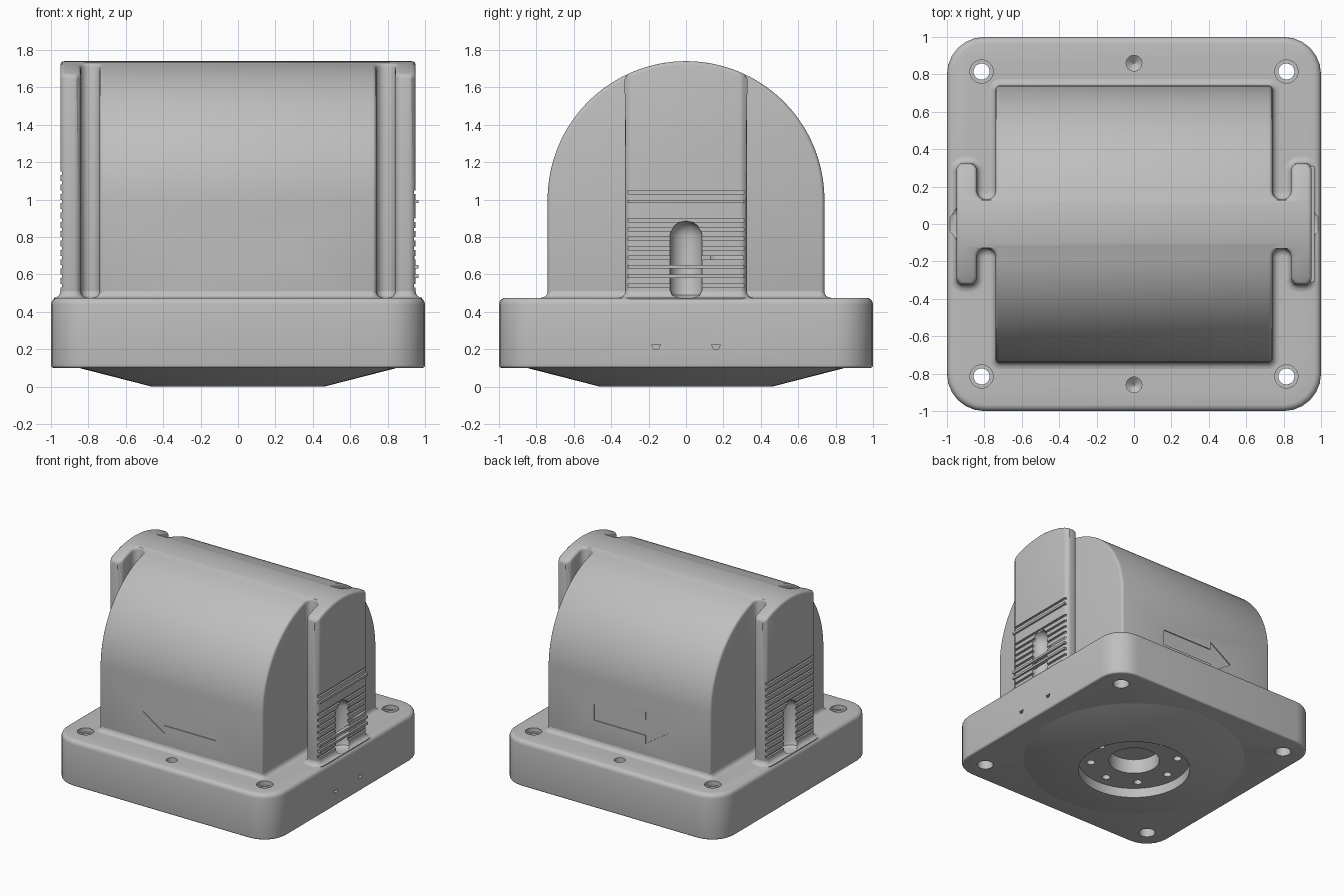
import bpy, bmesh, math
from mathutils import Vector, Matrix

cube = bpy.data.objects.get("Cube")
if cube:
    bpy.data.objects.remove(cube, do_unlink=True)

grey = bpy.data.materials.new("plain_grey")
grey.use_nodes = True
colour = (0.52, 0.52, 0.52, 1)
grey.diffuse_color = colour
grey.node_tree.nodes["Principled BSDF"].inputs["Base Color"].default_value = colour


def add_object(name, bm):
    bmesh.ops.recalc_face_normals(bm, faces=bm.faces)
    mesh = bpy.data.meshes.new(name)
    bm.to_mesh(mesh)
    bm.free()
    mesh.materials.append(grey)
    ob = bpy.data.objects.new(name, mesh)
    bpy.context.collection.objects.link(ob)
    return ob


def loft(name, rings):
    """Skin matching rings of points and cap both ends."""
    bm = bmesh.new()
    rows = [[bm.verts.new(p) for p in ring] for ring in rings]
    n = len(rows[0])
    for a, b in zip(rows, rows[1:]):
        for i in range(n):
            j = (i + 1) % n
            bm.faces.new((a[i], a[j], b[j], b[i]))
    bm.faces.new(rows[0][::-1])
    bm.faces.new(rows[-1])
    return add_object(name, bm)


def rounded(corners, z, d=0.0, steps=6):
    """Right-angled outline (x, y, radius) with round corners, grown by d."""
    out = []
    for i, (x, y, r) in enumerate(corners):
        p = Vector((x, y))
        e1 = (p - Vector(corners[i - 1][:2])).normalized()
        e2 = (Vector(corners[(i + 1) % len(corners)][:2]) - p).normalized()
        n1, n2 = Vector((e1.y, -e1.x)), Vector((e2.y, -e2.x))
        s = 1 if e1.x * e2.y - e1.y * e2.x > 0 else -1
        r += s * d
        c = p + (d - s * r) * (n1 + n2)
        for k in range(steps + 1):
            a = math.pi / 2 * k / steps
            q = c + s * r * (n1 * math.cos(a) + n2 * math.sin(a))
            out.append((q.x, q.y, z))
    return out


def disc(r, z, n=48, x=0, y=0):
    return [(x + r * math.cos(2 * math.pi * i / n), y + r * math.sin(2 * math.pi * i / n), z)
            for i in range(n)]


def lathe(profile, n=48, x=0, y=0):
    return loft("cutter", [disc(r, z, n, x, y) for r, z in profile])


def box(x, y, z, sx, sy, sz):
    bm = bmesh.new()
    bmesh.ops.create_cube(bm, size=1, matrix=Matrix.LocRotScale((x, y, z), None, (sx, sy, sz)))
    return add_object("cutter", bm)


def bake(ob):
    """Apply the modifiers of an object."""
    graph = bpy.context.evaluated_depsgraph_get()
    mesh = bpy.data.meshes.new_from_object(ob.evaluated_get(graph))
    ob.modifiers.clear()
    ob.data = mesh


def combine(ob, cutters, operation="DIFFERENCE"):
    for c in cutters:
        m = ob.modifiers.new("cut", "BOOLEAN")
        m.operation, m.solver, m.object = operation, "EXACT", c
    bake(ob)


def discard(cutters):
    for c in cutters:
        bpy.data.objects.remove(c, do_unlink=True)


def smooth(ob, degrees=32):
    bpy.ops.object.select_all(action="DESELECT")
    ob.select_set(True)
    bpy.context.view_layer.objects.active = ob
    bpy.ops.object.shade_smooth_by_angle(angle=math.radians(degrees))


BOTTOM, TOP = 0.1, 0.475
HALF, CENTRE = 0.74, 1.0


def plan(length):
    """Outline of the housing with its T-shaped end rails."""
    quarter = [(0.95, 0.325, 0.04), (0.84, 0.325, 0.04), (0.84, 0.13, 0.048),
               (HALF, 0.13, 0.048), (HALF, length, 0.025)]
    back = quarter + [(-x, y, r) for x, y, r in quarter[::-1]]
    return back + [(-x, -y, r) for x, y, r in back]


# Base plate with rounded corners and edges
square = [(sx, sy, 0.2) for sx, sy in ((1, -1), (1, 1), (-1, 1), (-1, -1))]
quarter_turn = [math.pi / 2 * i / 4 for i in range(5)]
rings = [rounded(square, BOTTOM + 0.015 * (1 - math.sin(a)), 0.015 * (math.cos(a) - 1))
         for a in quarter_turn[::-1]]
rings += [rounded(square, TOP + 0.035 * (math.sin(a) - 1), 0.035 * (math.cos(a) - 1))
          for a in quarter_turn]
base = loft("base_plate", rings)

# Shallow cone under the base
underside = lathe([(0.85, BOTTOM), (0.46, 0)][::-1] + [(0.85, BOTTOM + 0.01)], 96)
underside.name = "underside_cone"

# Bearing recess, bore and bolt circle, cut into cone and base
recess = [lathe([(0.43, -0.1), (0.43, 0.08)], 64), lathe([(0.195, -0.1), (0.195, 0.2)])]
for i in range(8):
    a = math.pi / 4 * i
    recess.append(lathe([(0.032, 0.02), (0.032, 0.15)], 16, 0.335 * math.cos(a), 0.335 * math.sin(a)))
combine(underside, recess)

# Corner through-holes, dowel holes and side marks
holes = []
for sx in (-1, 1):
    for sy in (-1, 1):
        holes.append(lathe([(0.062, 0), (0.062, 0.2), (0.043, 0.2), (0.043, 0.44),
                            (0.062, 0.44), (0.062, 0.6)], 32, 0.815 * sx, 0.815 * sy))
    holes.append(lathe([(0.005, 0.36), (0.042, 0.39), (0.042, 0.6)], 24, 0, 0.86 * sx))
    mark = [(0.16 * sx - 0.024, 0.226), (0.16 * sx + 0.024, 0.226),
            (0.16 * sx + 0.012, 0.2), (0.16 * sx - 0.012, 0.2)]
    holes.append(loft("cutter", [[(x, y, z) for y, z in mark] for x in (0.95, 1.1)]))
combine(base, recess + holes)
discard(recess + holes)

# Arched housing: rail outline cut by a half-round tunnel shape
housing = loft("arched_housing", [rounded(plan(0.9), z) for z in (0.4, 2)])
arc = [(HALF * math.cos(math.pi * i / 72), CENTRE + HALF * math.sin(math.pi * i / 72))
       for i in range(73)]
arch = [(HALF, 0.3)] + arc + [(-HALF, 0.3)]
tunnel = loft("cutter", [[(x, y, z) for y, z in arch] for x in (-1.1, 1.1)])
combine(housing, [tunnel], "INTERSECT")
discard([tunnel])
bevel = housing.modifiers.new("soft_edges", "BEVEL")
bevel.width, bevel.segments = 0.02, 3
bevel.limit_method, bevel.angle_limit = "ANGLE", math.radians(40)
bevel.use_clamp_overlap = False
bake(housing)

# Concave fillet around the foot of the housing
f = 0.035
foot = loft("foot_fillet", [rounded(plan(HALF), TOP - 0.02, f)] + [
    rounded(plan(HALF), TOP + f * (1 - math.cos(a)), f * (1 - math.sin(a))) for a in quarter_turn])

# Finger pockets, grip grooves and direction arrows
pockets, details = [], []
dome = [(0.086 * math.cos(a), 0.8 + 0.086 * math.sin(a))
        for a in [math.pi / 2 * i / 8 for i in range(8)]]
for s in (-1, 1):
    pockets.append(lathe([(0.05, TOP), (0.075, TOP + 0.015), (0.086, TOP + 0.04)] + dome
                         + [(0.003, 0.886)], 32, 0.95 * s))
    details += [box(0.95 * s, 0, 0.54 + 0.05 * i, 0.03, 0.62, 0.018) for i in range(13)]
    arrow = [(0.32, 0.67), (0.32, 0.8), (-0.15, 0.8), (-0.15, 0.865),
             (-0.35, 0.735), (-0.15, 0.605), (-0.15, 0.67)]
    details.append(loft("cutter", [[(x, y * s, z) for x, z in arrow] for y in (HALF - 0.008, 0.8)]))
combine(housing, pockets + details)
combine(foot, pockets)
discard(pockets + details)

for part in (base, underside, housing, foot):
    smooth(part)
